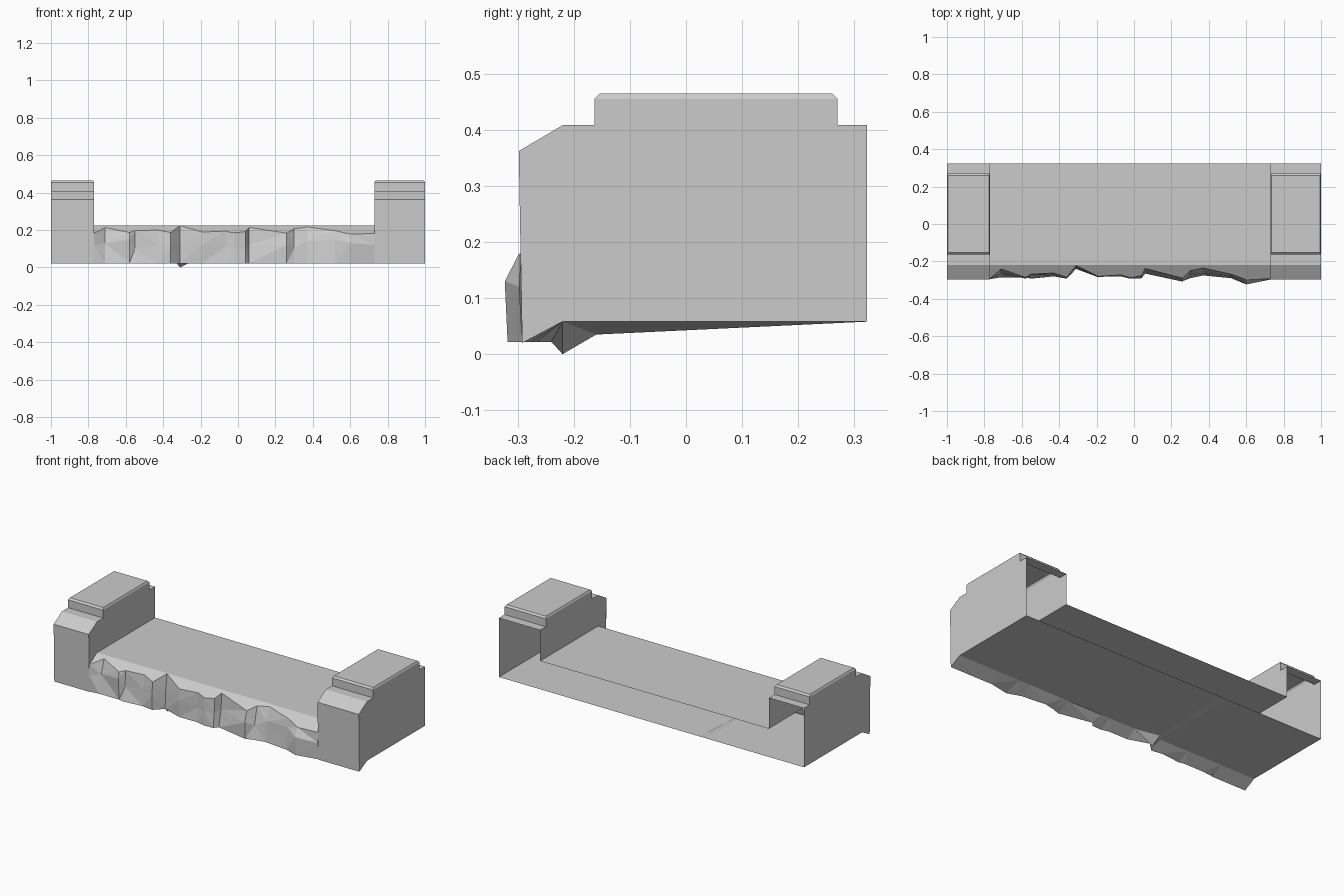
import bpy, bmesh

if "Cube" in bpy.data.objects:
    bpy.data.objects.remove(bpy.data.objects["Cube"])

BACK, LIP, FLOOR, LEDGE = 0.323, -0.22, 0.058, 0.225


def finish(bm, name):
    bmesh.ops.remove_doubles(bm, verts=bm.verts, dist=0.0005)
    bmesh.ops.recalc_face_normals(bm, faces=bm.faces)
    mesh = bpy.data.meshes.new(name)
    bm.to_mesh(mesh)
    bm.free()
    obj = bpy.data.objects.new(name, mesh)
    bpy.context.collection.objects.link(obj)
    return obj


def face(bm, points):
    return bm.faces.new([bm.verts.new(p) for p in points])


# Merlon side outline (y, z), open at the back; indices 5-10 are the raised cap
outline = [(BACK, FLOOR), (LIP, FLOOR), (-0.292, 0.02), (-0.298, 0.362),
           (LIP, 0.408), (-0.163, 0.408), (-0.163, 0.455), (-0.153, 0.465),
           (0.26, 0.465), (0.27, 0.455), (0.27, 0.408), (BACK, 0.408)]


def merlon(name, x_out, x_in):
    bm = bmesh.new()
    step = 0.006 if x_in > x_out else -0.006

    def point(x, p, inset):
        return (x + (inset if p[1] > 0.46 else 0), *p)

    # Skin across the width
    for a, b in zip(outline, outline[1:]):
        face(bm, [point(x_out, a, step), point(x_out, b, step),
                  point(x_in, b, -step), point(x_in, a, -step)])
    # Side walls, with a chamfer along the top of the cap
    upper = outline[3:7] + outline[9:]
    inner_foot = [(BACK, LEDGE), (LIP, LEDGE), (-0.293, 0.182)]
    for x, foot, inset in ((x_out, outline[:3], step), (x_in, inner_foot, -step)):
        face(bm, [(x, *p) for p in foot + upper])
        face(bm, [point(x, p, inset) for p in outline[6:10]])
    return finish(bm, name)


merlon("left_merlon", -1.0, -0.77)
merlon("right_merlon", 1.0, 0.73)

# Broken stone front: x, brow depth, middle height, middle depth, foot depth
columns = [
    (-0.77, .292, .12, .295, .292), (-0.71, .240, .13, .265, .285),
    (-0.58, .285, .15, .292, .285), (-0.55, .268, .10, .272, .292),
    (-0.43, .262, .12, .272, .280), (-0.36, .285, .11, .292, .290),
    (-0.31, .222, .12, .235, .240), (-0.19, .280, .12, .285, .280),
    (-0.07, .272, .11, .272, .280), (-0.02, .288, .10, .290, .292),
    (0.04, .276, .11, .280, .290), (0.06, .238, .12, .245, .265),
    (0.26, .290, .12, .308, .305), (0.30, .250, .10, .275, .290),
    (0.37, .235, .14, .262, .275), (0.52, .268, .15, .278, .290),
    (0.60, .298, .13, .323, .318), (0.73, .293, .12, .297, .292),
]


def section(x, brow, mid_z, mid, foot):
    dip = x == -0.31
    return [(x, BACK, LEDGE), (x, LIP, LEDGE),
            (x, -brow, LEDGE - 0.6 * (brow + LIP)), (x, -mid, mid_z),
            (x, -foot, 0.022), (x, LIP, 0.0 if dip else FLOOR),
            (x, -0.16, 0.035 if dip else FLOOR), (x, BACK, FLOOR)]


# Walkway top, rough face and floor as one open-backed shell
bm = bmesh.new()
rows = [[bm.verts.new(p) for p in section(*c)] for c in columns]
for left, right in zip(rows, rows[1:]):
    for i in range(len(left) - 1):
        bm.faces.new((left[i], left[i + 1], right[i + 1], right[i]))
bmesh.ops.triangulate(bm, faces=[f for f in bm.faces if all(v.co.y < -0.1 for v in f.verts)])
finish(bm, "rough_walkway")
